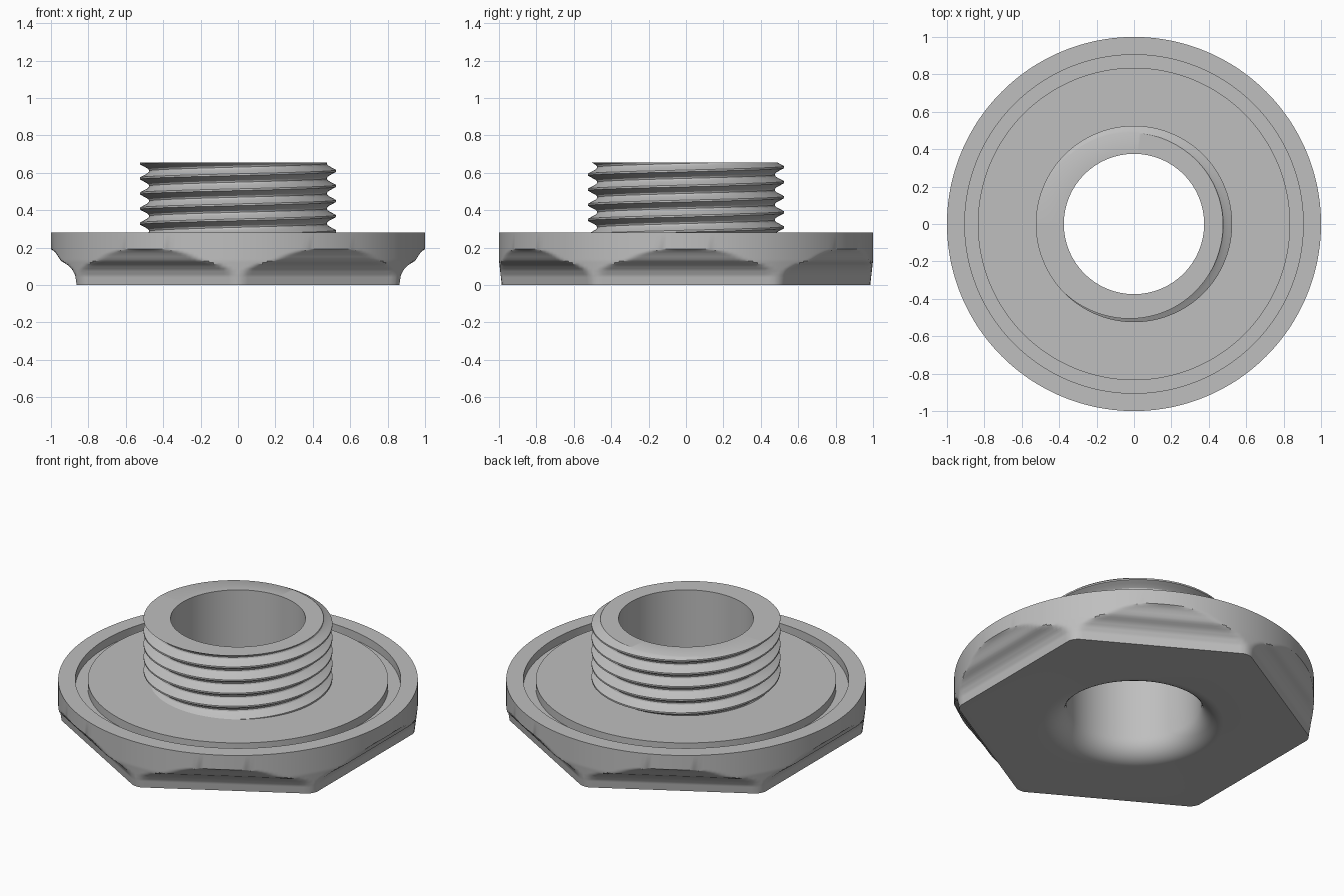
import bpy, bmesh
from math import pi, cos, sin, floor

cube = bpy.data.objects.get("Cube")
if cube:
    bpy.data.objects.remove(cube, do_unlink=True)

COLUMNS = 240
TOP, FLANGE_TOP, BORE = 0.655, 0.28, 0.375

steel = bpy.data.materials.new("plain grey metal")
steel.use_nodes = True
colour = (0.52, 0.52, 0.52, 1)
steel.diffuse_color = colour
steel.node_tree.nodes["Principled BSDF"].inputs["Base Color"].default_value = colour


def lerp(points, x):
    """Piecewise linear lookup in (x, value) pairs."""
    for (x0, v0), (x1, v1) in zip(points, points[1:]):
        if x <= x1:
            return v0 + (v1 - v0) * (x - x0) / (x1 - x0)
    return points[-1][1]


def sweep(name, row_functions, closed=False):
    """Each row function maps an angle to (radius, height)."""
    bm = bmesh.new()
    rows = []
    for f in row_functions:
        row = []
        for i in range(COLUMNS + 1):
            t = 2 * pi * i / COLUMNS
            r, z = f(t)
            row.append(bm.verts.new((r * cos(t), r * sin(t), z)))
        rows.append(row)
    if closed:
        rows.append(rows[0])
    for a, b in zip(rows, rows[1:]):
        for i in range(COLUMNS):
            bm.faces.new((a[i], a[i + 1], b[i + 1], b[i]))
    bmesh.ops.remove_doubles(bm, verts=bm.verts, dist=0.00005)
    bmesh.ops.dissolve_degenerate(bm, dist=0.00005, edges=bm.edges)
    bmesh.ops.recalc_face_normals(bm, faces=bm.faces)
    mesh = bpy.data.meshes.new(name)
    bm.to_mesh(mesh)
    bm.free()
    mesh.materials.append(steel)
    obj = bpy.data.objects.new(name, mesh)
    bpy.context.collection.objects.link(obj)
    bpy.ops.object.select_all(action="DESELECT")
    obj.select_set(True)
    bpy.context.view_layer.objects.active = obj
    bpy.ops.object.shade_smooth_by_angle(angle=pi / 6)
    return obj


def ring(r, z):
    return lambda t: (r, z)


# Hexagonal flange: a round disc cut by six scooped flats
FLAT = [(0, 0.863), (0.05, 0.87), (0.08, 0.885), (0.105, 0.908), (0.128, 0.945),
        (0.14, 0.955), (0.16, 0.967), (0.18, 0.982), (0.192, 1.0)]
ROUND = [(0, 0.985), (0.13, 1.0)]


def hex_ring(z):
    def at(t):
        off = (t + pi / 6) % (pi / 3) - pi / 6
        return min(lerp(ROUND, z), lerp(FLAT, z) / cos(off)), z
    return at


# Rounded lower mouth of the bore
mouth = [ring(0.5 - 0.125 * sin(a), 0.125 - 0.125 * cos(a))
         for a in [pi / 2 * (1 - k / 10) for k in range(11)]]
heights = [0.192 * k / 24 for k in range(25)]
# Face groove near the rim
groove = [ring(0.905, FLANGE_TOP), ring(0.905, 0.23),
          ring(0.835, 0.23), ring(0.835, FLANGE_TOP)]
sweep("hexagonal_flange",
      mouth + [hex_ring(z) for z in heights] + [ring(1, FLANGE_TOP)] + groove
      + [ring(0.44, FLANGE_TOP), ring(BORE, FLANGE_TOP)], closed=True)

# Threaded spigot: single-start right-hand helix around the bore
PITCH, CREST_Z = 0.0805, 0.61
TOOTH = [(0, 0.525), (0.06, 0.525), (0.32, 0.486), (0.4, 0.478), (0.5, 0.475)]
STEPS = [0, 0.06, 0.19, 0.32, 0.4, 0.5, 0.6, 0.68, 0.81, 0.94]


def thread_ring(turn):
    def at(t):
        z = CREST_Z + PITCH * (turn + t / (2 * pi))
        z = max(FLANGE_TOP - 0.01, min(TOP, z))
        phase = (z - CREST_Z) / PITCH - t / (2 * pi)
        phase -= floor(phase)
        return lerp(TOOTH, min(phase, 1 - phase)), z
    return at


sweep("threaded_spigot",
      [thread_ring(k + s) for k in range(-6, 2) for s in STEPS]
      + [ring(BORE, TOP), ring(BORE, FLANGE_TOP)])
